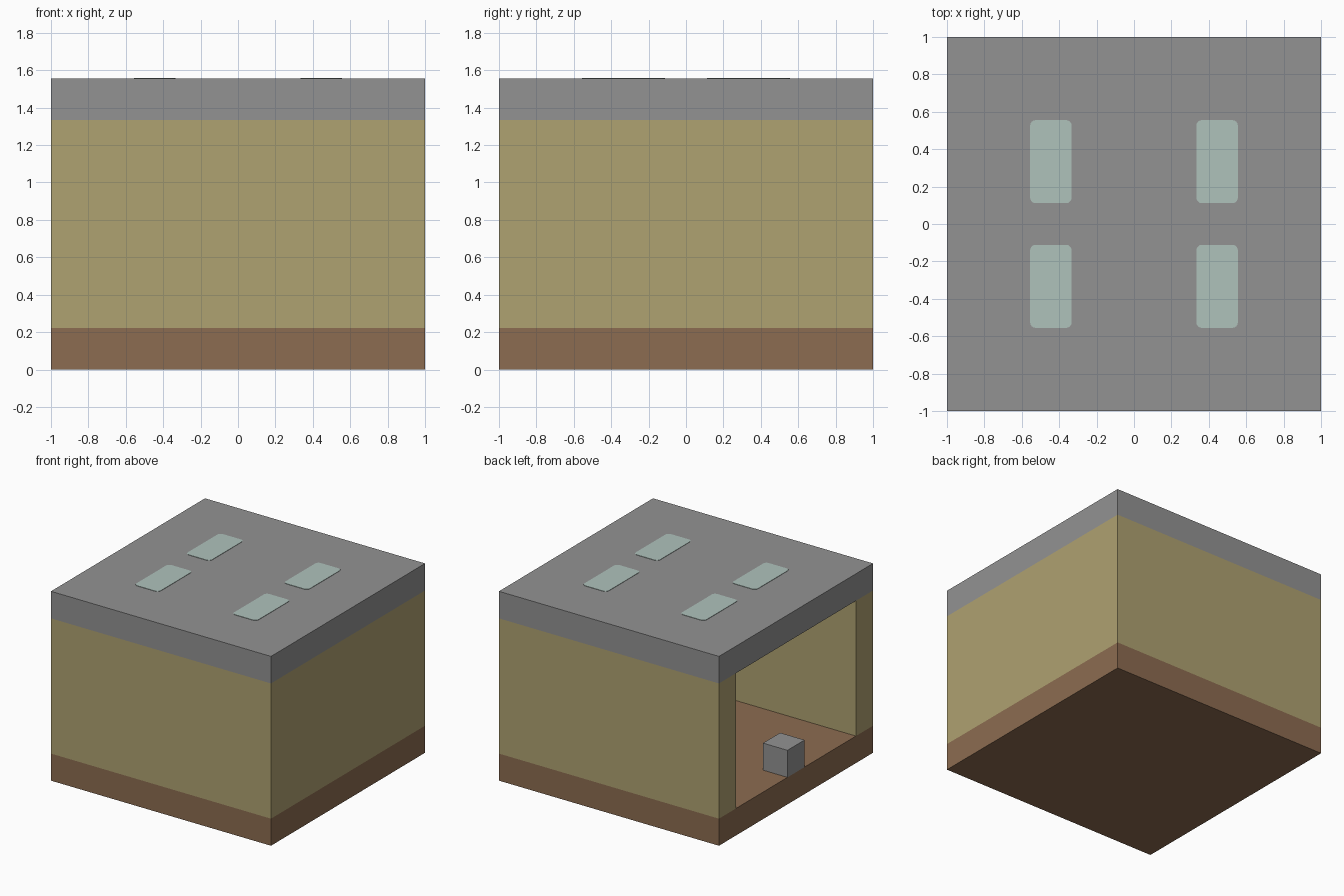
import bpy
import bmesh
from mathutils import Vector

if "Cube" in bpy.data.objects:
    bpy.data.objects.remove(bpy.data.objects["Cube"], do_unlink=True)

U = 2 / 9                      # one building block
FLOOR_TOP, WALL_TOP, ROOF_TOP = U, 6 * U, 7 * U
INNER = 1 - U                  # inner face of the walls


def material(name, rgb):
    mat = bpy.data.materials.new(name)
    mat.use_nodes = True
    colour = (*rgb, 1)
    mat.diffuse_color = colour
    bsdf = next(n for n in mat.node_tree.nodes if n.type == "BSDF_PRINCIPLED")
    bsdf.inputs["Base Color"].default_value = colour
    bsdf.inputs["Roughness"].default_value = 0.9
    return mat


GREY = material("grey concrete", (0.29, 0.29, 0.29))
TAN = material("tan wall", (0.43, 0.36, 0.165))
BROWN = material("brown floor", (0.265, 0.15, 0.082))
GLASS = material("pale glass", (0.43, 0.54, 0.50))


def prism(name, outline, bottom, top, mat, corner=0):
    """Extrude a flat outline upward, optionally rounding its upright edges."""
    bm = bmesh.new()
    face = bm.faces.new([bm.verts.new((x, y, bottom)) for x, y in outline])
    grown = bmesh.ops.extrude_face_region(bm, geom=[face])["geom"]
    moved = [v for v in grown if isinstance(v, bmesh.types.BMVert)]
    bmesh.ops.translate(bm, verts=moved, vec=Vector((0, 0, top - bottom)))
    if corner:
        upright = [e for e in bm.edges
                   if abs(e.verts[0].co.z - e.verts[1].co.z) > 0.001]
        bmesh.ops.bevel(bm, geom=upright, offset=corner, segments=4,
                        profile=0.5, affect="EDGES")
    bmesh.ops.recalc_face_normals(bm, faces=bm.faces)
    mesh = bpy.data.meshes.new(name)
    bm.to_mesh(mesh)
    bm.free()
    mesh.materials.append(mat)
    obj = bpy.data.objects.new(name, mesh)
    bpy.context.collection.objects.link(obj)
    return obj


def box(x0, x1, y0, y1):
    return [(x0, y0), (x1, y0), (x1, y1), (x0, y1)]


# Floor and roof slabs
prism("floor_slab", box(-1, 1, -1, 1), 0, FLOOR_TOP, BROWN)
prism("roof_slab", box(-1, 1, -1, 1), WALL_TOP, ROOF_TOP, GREY)

# Three walls, open on the -x side
prism("walls", [(-1, -1), (1, -1), (1, 1), (-1, 1),
                (-1, INNER), (INNER, INNER), (INNER, -INNER), (-1, -INNER)],
      FLOOR_TOP, WALL_TOP, TAN)

# Block standing in the middle of the opening
prism("doorway_block", box(-1, -INNER, -U / 2, U / 2),
      FLOOR_TOP, FLOOR_TOP + U, GREY)

# Four rounded skylights passing through the roof
for x_name, sx in (("left", 1), ("right", -1)):
    for y_name, sy in (("front", -1), ("back", 1)):
        cx, cy = sx * 2 * U, sy * 1.5 * U
        prism(f"skylight_{y_name}_{x_name}",
              box(cx - U / 2, cx + U / 2, cy - U, cy + U),
              WALL_TOP - 0.003, ROOF_TOP + 0.003, GLASS, corner=0.03)
